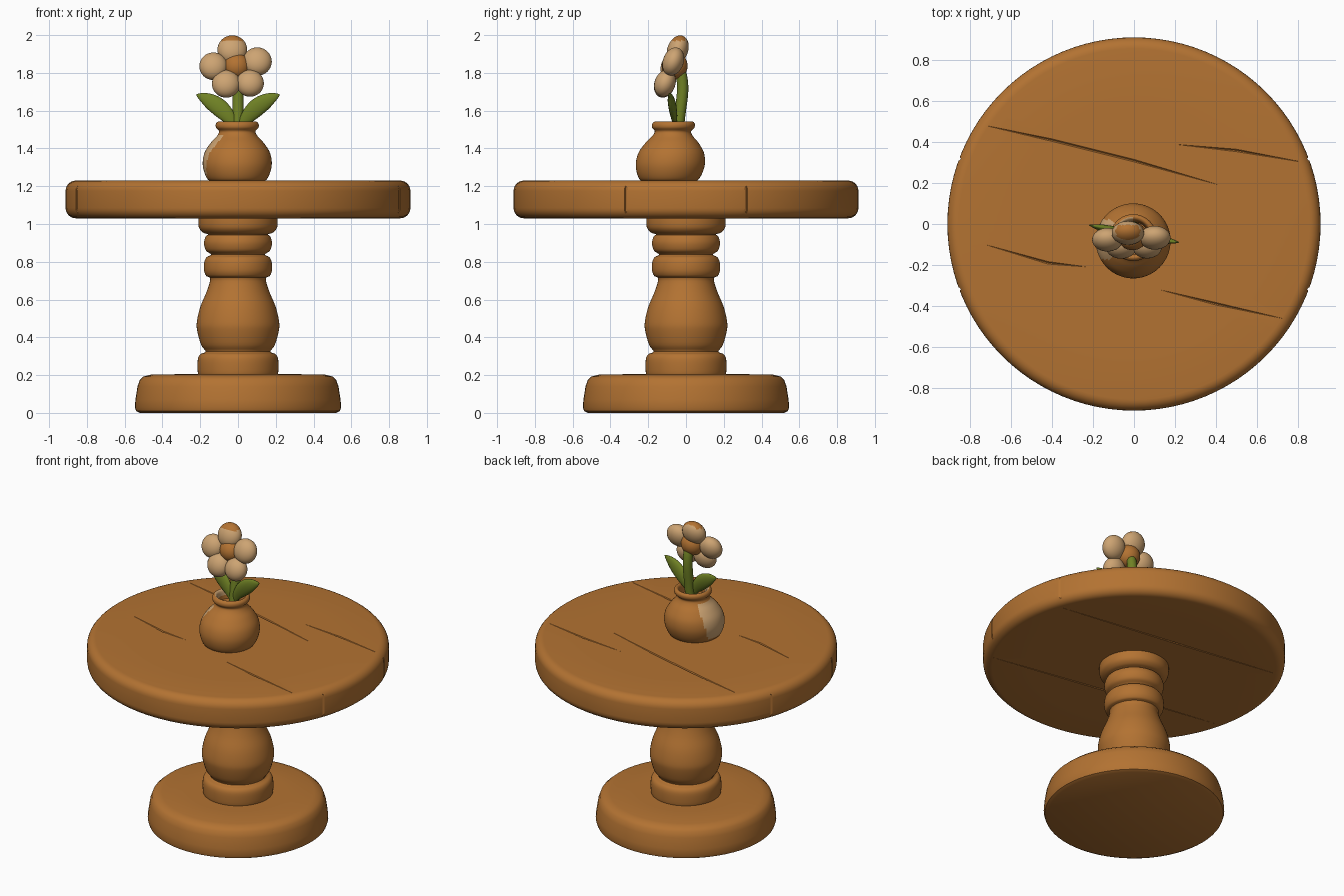
import bpy, bmesh, math
from mathutils import Vector, Matrix

cube = bpy.data.objects.get("Cube")
if cube:
    bpy.data.objects.remove(cube, do_unlink=True)


def material(name, rgb):
    m = bpy.data.materials.new(name)
    m.use_nodes = True
    m.diffuse_color = (*rgb, 1)
    m.node_tree.nodes["Principled BSDF"].inputs["Base Color"].default_value = (*rgb, 1)
    return m


wood = material("warm_brown", (0.45, 0.17, 0.032))
cream = material("pale_tan", (0.61, 0.37, 0.17))
green = material("leaf_green", (0.16, 0.22, 0.018))


def finish(bm, name, *mats):
    bmesh.ops.recalc_face_normals(bm, faces=bm.faces[:])
    mesh = bpy.data.meshes.new(name)
    bm.to_mesh(mesh)
    bm.free()
    ob = bpy.data.objects.new(name, mesh)
    bpy.context.collection.objects.link(ob)
    for m in mats:
        mesh.materials.append(m)
    return ob


def activate(ob):
    bpy.ops.object.select_all(action="DESELECT")
    ob.select_set(True)
    bpy.context.view_layer.objects.active = ob


def smooth(ob, angle=40):
    activate(ob)
    bpy.ops.object.shade_smooth_by_angle(angle=math.radians(angle))
    return ob


def spline(pts, steps=4):
    """Catmull-Rom curve through the points."""
    p = [Vector(q) for q in pts]
    p = [p[0]] + p + [p[-1]]
    out = []
    for a, b, c, d in zip(p, p[1:], p[2:], p[3:]):
        for i in range(steps):
            t = i / steps
            out.append((2 * b + (c - a) * t + (2 * a - 5 * b + 4 * c - d) * t * t
                        + (3 * b - a - 3 * c + d) * t ** 3) / 2)
    return out + [p[-1]]


def lathe(profile, segs=64):
    """Turn (radius, height) points around z, closing both ends."""
    bm = bmesh.new()
    rings = [[bm.verts.new((r * math.cos(a), r * math.sin(a), z))
              for a in (math.tau * i / segs for i in range(segs))] for r, z in profile]
    for lo, hi in zip(rings, rings[1:]):
        for i in range(segs):
            j = (i + 1) % segs
            bm.faces.new((lo[i], lo[j], hi[j], hi[i]))
    bm.faces.new(rings[0][::-1])
    bm.faces.new(rings[-1])
    return bm


def loft(bm, path, widths, depths, flat, sides):
    """Elliptical tube along a path; depth is measured along the flat axis."""
    path, flat = [Vector(p) for p in path], Vector(flat)
    rings = []
    for i, p in enumerate(path):
        t = path[min(i + 1, len(path) - 1)] - path[max(i - 1, 0)]
        wide = t.cross(flat).normalized()
        rings.append([bm.verts.new(p + wide * widths[i] * math.cos(a) + flat * depths[i] * math.sin(a))
                      for a in (math.tau * k / sides for k in range(sides))])
    for lo, hi in zip(rings, rings[1:]):
        for i in range(sides):
            j = (i + 1) % sides
            bm.faces.new((lo[i], lo[j], hi[j], hi[i]))
    bm.faces.new(rings[0][::-1])
    bm.faces.new(rings[-1])


# Pedestal base
smooth(finish(lathe([(0.52, 0.0), (0.54, 0.01), (0.546, 0.03), (0.543, 0.07), (0.532, 0.14),
                     (0.52, 0.175), (0.5, 0.193), (0.46, 0.203), (0.3, 0.205)]), "base", wood))

# Turned column
column = spline([(0.205, 0.19), (0.213, 0.215), (0.213, 0.28), (0.2, 0.31), (0.172, 0.325),
                 (0.195, 0.36), (0.215, 0.43), (0.218, 0.48), (0.2, 0.56), (0.165, 0.645),
                 (0.147, 0.71), (0.168, 0.725), (0.18, 0.755), (0.178, 0.8), (0.165, 0.825),
                 (0.142, 0.838), (0.17, 0.86), (0.18, 0.9), (0.17, 0.935), (0.158, 0.945),
                 (0.185, 0.955), (0.208, 0.985), (0.21, 1.05)])
smooth(finish(lathe(column), "column", wood))

# Table top with rounded rim
corner = [(0.858 + 0.055 * math.sin(a), 1.175 + 0.055 * math.cos(a))
          for a in (math.radians(15 * k) for k in range(7))]
rim = [(0.6, 1.03)] + [(r, 2.26 - z) for r, z in corner] + corner[::-1] + [(0.6, 1.23)]
table = finish(lathe(rim, 96), "table_top", wood)

# Plank grooves and rim seams cut into the table
cut = bmesh.new()
top_cracks = [[(-0.74, 0.485), (-0.4, 0.41), (0, 0.31), (0.42, 0.19)],
              [(0.2, 0.39), (0.5, 0.36), (0.84, 0.3)],
              [(-0.73, -0.1), (-0.42, -0.19), (-0.23, -0.21)],
              [(0.12, -0.32), (0.4, -0.39), (0.74, -0.465)]]
under_cracks = [[(0.84, 0.27), (0, 0.39), (-0.74, 0.5)], [(0.77, -0.46), (0, -0.33), (-0.83, -0.2)]]
for z, cracks in ((1.232, top_cracks), (1.028, under_cracks)):
    for line in cracks:
        w = [0.002] + [0.008] * (len(line) - 2) + [0.002]
        loft(cut, [(x, y, z) for x, y in line], w, w, (0, 0, 1), 4)
for sx in (-1, 1):
    for sy in (-1, 1):
        a = math.radians(20.5)
        x, y = sx * 0.914 * math.cos(a), sy * 0.914 * math.sin(a)
        loft(cut, [(x, y, 1.0), (x, y, 1.26)], [0.01] * 2, [0.01] * 2, (0, 1, 0), 4)
cutter = finish(cut, "groove_cutter")
cutter.hide_render = True
mod = table.modifiers.new("grooves", "BOOLEAN")
mod.operation, mod.solver, mod.object = "DIFFERENCE", "EXACT", cutter
activate(table)
bpy.ops.object.modifier_apply(modifier=mod.name)
bpy.data.objects.remove(cutter, do_unlink=True)
smooth(table, 30)

# Vase, leaning slightly back, with a pale patch on one side
bm = lathe(spline([(0.13, 1.225), (0.155, 1.235), (0.175, 1.275), (0.183, 1.325), (0.172, 1.38),
                   (0.14, 1.43), (0.108, 1.465), (0.096, 1.49), (0.112, 1.51), (0.113, 1.53),
                   (0.1, 1.542), (0.085, 1.53), (0.08, 1.48)]), 80)
for f in bm.faces:
    c = f.calc_center_median()
    az = math.degrees(math.atan2(c.y, c.x)) % 360
    t = (c.z - 1.25) / 0.22
    radius = math.hypot(c.x, c.y)
    on_body = 0 < t < 1 and 152 - 14 * t < az < 198 + 28 * t and radius > 0.1
    on_lip = c.z > 1.5 and radius < 0.1 and 90 < az < 260
    f.material_index = int(on_body or on_lip)
for v in bm.verts:
    v.co.x -= 0.004
    v.co.y += -0.09 + 0.08 * (v.co.z - 1.23)
smooth(finish(bm, "vase", wood, cream), 60)

# Stem
bm = bmesh.new()
path = spline([(0, -0.05, 1.42), (0, -0.035, 1.56), (0, -0.018, 1.7), (0, -0.025, 1.79), (0, -0.05, 1.84)])
loft(bm, path, [0.03] * len(path), [0.03] * len(path), (0, 1, 0), 16)
smooth(finish(bm, "stem", green), 60)

# Leaves
for name, side, tip_y in (("leaf_left", 1, -0.09), ("leaf_right", -1, -0.005)):
    bm = bmesh.new()
    path = spline([(side * x, -0.055 + (tip_y + 0.055) * x / 0.22, z) for x, z in
                   ((0.01, 1.5), (0.045, 1.56), (0.1, 1.617), (0.165, 1.66), (0.22, 1.685))])
    n = len(path) - 1
    width = [0.012 + 0.04 * math.sin(math.pi * (i / n) ** 1.1) - 0.01 * i / n for i in range(n + 1)]
    loft(bm, path, width, [0.45 * w for w in width], (0, 1, 0), 16)
    smooth(finish(bm, name, green), 60)


def ball(name, loc, size, *mats, rule=None):
    """Flattened ball that tilts upward with the flower head."""
    bm = bmesh.new()
    bmesh.ops.create_uvsphere(bm, u_segments=32, v_segments=20, radius=1)
    m = Matrix.Translation(loc) @ Matrix.Rotation(math.radians(-20), 4, "X") @ Matrix.Diagonal((*size, 1))
    bm.transform(m)
    if rule:
        for f in bm.faces:
            f.material_index = int(rule(f.calc_center_median()))
    smooth(finish(bm, name, *mats), 60)


# Flower head: five petals and a heart
petals = {"petal_top": (-0.03, 1.922, 0.079), "petal_right": (-0.13, 1.835, 0.075),
          "petal_left": (0.102, 1.86, 0.077), "petal_lower_right": (-0.063, 1.742, 0.075),
          "petal_lower_left": (0.064, 1.745, 0.073)}
for name, (x, z, r) in petals.items():
    y = -0.115 + 0.38 * (z - 1.735)
    is_top = name == "petal_top"
    ball(name, (x, y, z), (r, 0.055, r), cream, wood,
         rule=lambda c: is_top and c.z > 1.97 and c.y < -0.005)
ball("flower_heart", (-0.007, -0.06, 1.835), (0.072, 0.068, 0.072), wood)
